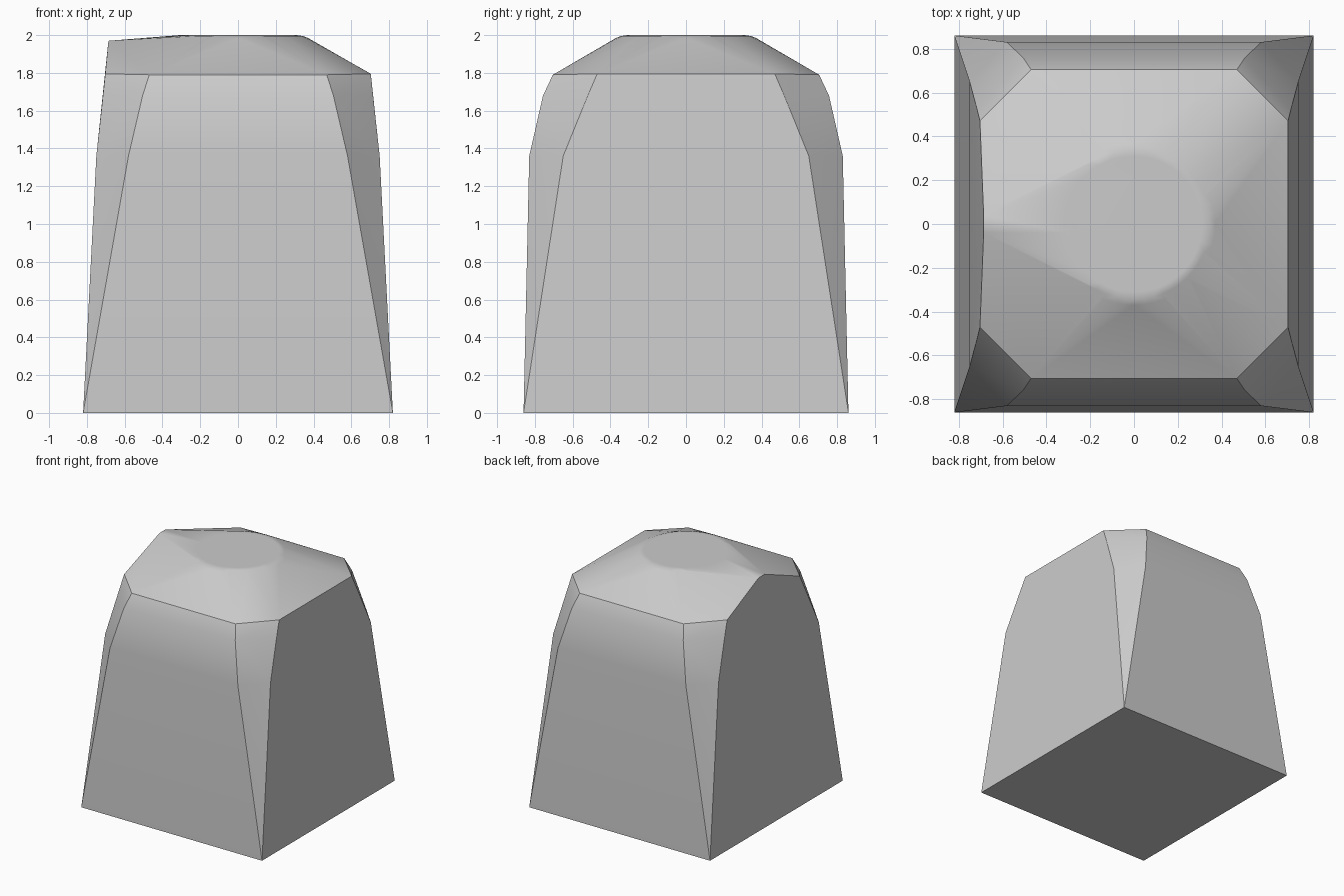
import bpy
import bmesh
from math import cos, sin, tau, radians

cube = bpy.data.objects.get("Cube")
if cube:
    bpy.data.objects.remove(cube, do_unlink=True)

# Single grey material
grey = bpy.data.materials.new("plain_grey")
grey.use_nodes = True
colour = (0.6, 0.6, 0.6, 1)
grey.diffuse_color = colour
grey.node_tree.nodes["Principled BSDF"].inputs["Base Color"].default_value = colour

# One corner of the tapered body, mirrored to all four
corner = [
    (0.82, 0.86, 0),                             # foot
    (0.58, 0.83, 1.36), (0.75, 0.65, 1.36),      # shoulder
    (0.505, 0.757, 1.68), (0.715, 0.52, 1.68),   # rounded shoulder
    (0.47, 0.705, 1.79), (0.703, 0.47, 1.795),   # rim
]
points = [(sx * x, sy * y, z) for x, y, z in corner for sx in (1, -1) for sy in (1, -1)]

# Raised edge of the crown on one side
points += [(-0.686, y, 1.97) for y in (-0.04, 0.04)]

# Round flat crown with a softened border
segments = 48
for radius, z in ((0.37, 1.985), (0.345, 1.995), (0.31, 2.0)):
    for i in range(segments):
        a = tau * i / segments
        points.append((radius * cos(a), radius * sin(a), z))

# Wrap the points in a closed shell
bm = bmesh.new()
for p in points:
    bm.verts.new(p)
hull = bmesh.ops.convex_hull(bm, input=bm.verts)
inner = {v for v in hull["geom_interior"] + hull["geom_unused"] if isinstance(v, bmesh.types.BMVert)}
bmesh.ops.delete(bm, geom=list(inner), context="VERTS")
bmesh.ops.dissolve_limit(bm, angle_limit=radians(0.7), verts=bm.verts, edges=bm.edges)
bmesh.ops.recalc_face_normals(bm, faces=bm.faces)
mesh = bpy.data.meshes.new("tapered_block")
bm.to_mesh(mesh)
bm.free()
mesh.materials.append(grey)

block = bpy.data.objects.new("tapered_block", mesh)
bpy.context.collection.objects.link(block)
bpy.ops.object.select_all(action="DESELECT")
block.select_set(True)
bpy.context.view_layer.objects.active = block
bpy.ops.object.shade_smooth_by_angle(angle=radians(30))

# Keep the large faces flat and blend only the small ones
weighted = block.modifiers.new("weighted_normals", "WEIGHTED_NORMAL")
weighted.keep_sharp = True
